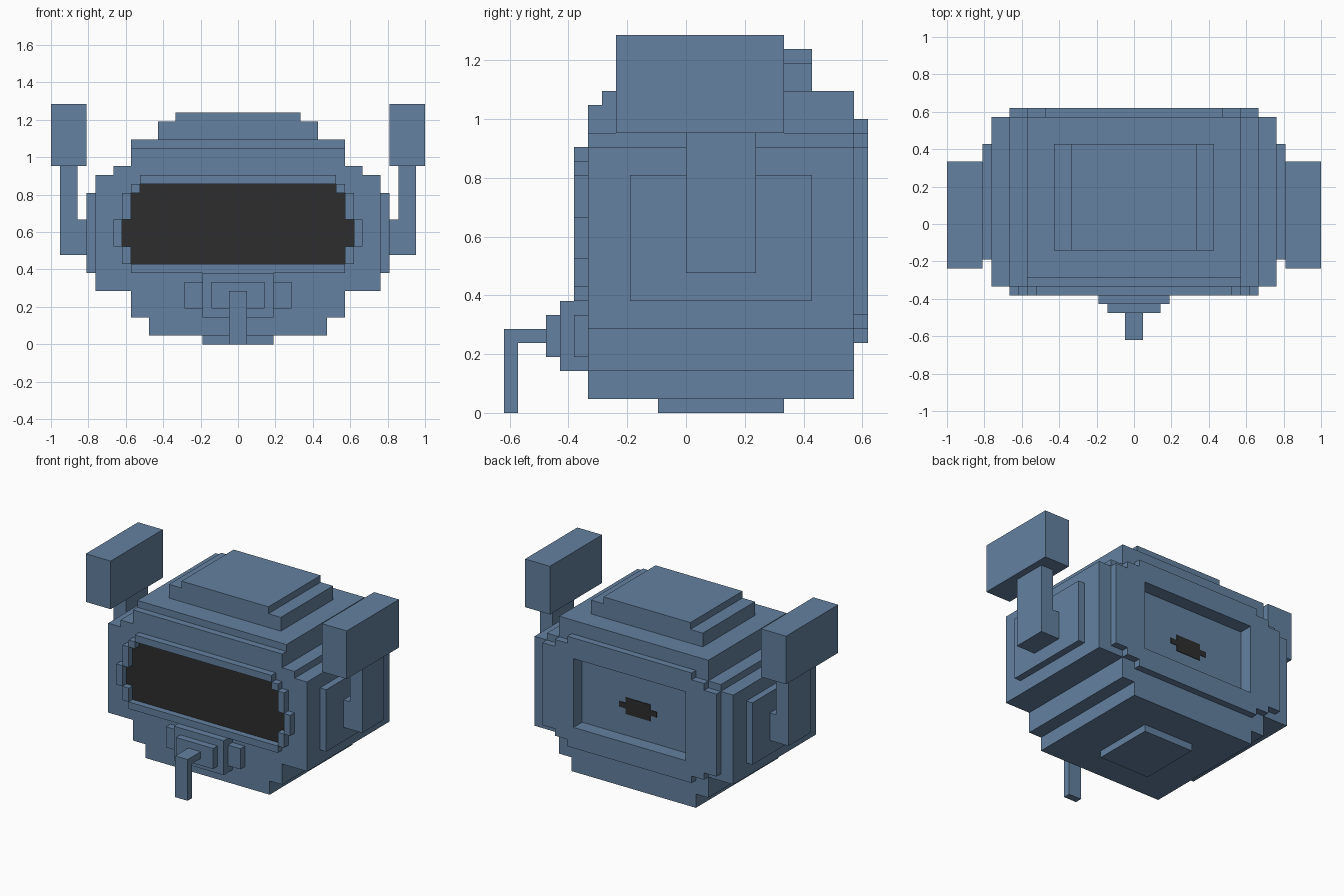
import bpy

U = 1 / 21  # grid unit of the blocky design

if "Cube" in bpy.data.objects:
    bpy.data.objects.remove(bpy.data.objects["Cube"], do_unlink=True)


def material(name, rgb):
    mat = bpy.data.materials.new(name)
    mat.use_nodes = True
    mat.diffuse_color = (*rgb, 1)
    mat.node_tree.nodes["Principled BSDF"].inputs["Base Color"].default_value = (*rgb, 1)
    return mat


BLUE = material("steel_blue", (0.125, 0.22, 0.35))
BLACK = material("charcoal", (0.027, 0.027, 0.027))


def slab(name, outline, y0, y1, mat=BLUE):
    """Extrude an (x, z) outline from y0 to y1, all in grid units."""
    n = len(outline)
    verts = [(x * U, y * U, z * U) for y in (y0, y1) for x, z in outline]
    faces = [tuple(range(n)), tuple(reversed(range(n, 2 * n)))]
    faces += [(i, i + n, (i + 1) % n + n, (i + 1) % n) for i in range(n)]
    mesh = bpy.data.meshes.new(name)
    mesh.from_pydata(verts, [], faces)
    mesh.materials.append(mat)
    obj = bpy.data.objects.new(name, mesh)
    bpy.context.collection.objects.link(obj)
    return obj


def symmetric(name, half, y0, y1, mat=BLUE):
    """Slab whose right half, listed bottom to top, is mirrored in x."""
    return slab(name, half + [(-x, z) for x, z in reversed(half)], y0, y1, mat)


def stepped(tiers):
    """Turn (half width, bottom, top) tiers into a stair-shaped half outline."""
    return [(w, z) for w, lo, hi in tiers for z in (lo, hi)]


def box(name, w, z0, z1, y0, y1):
    return symmetric(name, [(w, z0), (w, z1)], y0, y1)


def pair(name, half, y0, y1):
    """One slab on each side; half is an outline counter-clockwise from the front."""
    slab("left_" + name, half, y0, y1)
    slab("right_" + name, [(-x, z) for x, z in reversed(half)], y0, y1)


def pair_box(name, x0, x1, z0, z1, y0, y1):
    pair(name, [(x0, z0), (x1, z0), (x1, z1), (x0, z1)], y0, y1)


# Head and stepped back plate
head = symmetric("head", stepped([(10, 1, 3), (12, 3, 6), (16, 6, 19), (14, 19, 20), (12, 20, 22)]), -7, 12)
back = symmetric("back_plate", stepped([(10, 5, 6), (12, 6, 7), (14, 7, 19), (12, 19, 20), (10, 20, 21)]), 12, 13)

# Rectangular recess cut through the back plate into the head
cutter = box("recess_cutter", 9, 8, 18, 11, 15)
cutter.hide_render = True
cutter.hide_viewport = True
for obj in (head, back):
    mod = obj.modifiers.new("recess", 'BOOLEAN')
    mod.operation = 'DIFFERENCE'
    mod.solver = 'EXACT'
    mod.object = cutter

# Dark patch inside the recess
symmetric("recess_patch", stepped([(2, 11.1, 11.9), (3, 11.9, 12.7), (2, 12.7, 13.5)]), 11, 11.08, BLACK)

# Crown tiers and base
box("crown_lower", 12, 22, 23, -6, 12)
symmetric("crown_upper", stepped([(9, 23, 25), (7, 25, 26)]), -3, 9)
box("base", 4, 0, 1, -2, 7)

# Visor and its blocky rim
symmetric("visor", stepped([(12, 9, 11), (13, 11, 14), (12, 14, 17), (11, 17, 18)]), -7.08, -7, BLACK)
box("visor_rim_top", 11, 18, 19, -8, -7)
box("visor_rim_bottom", 12, 8, 9, -8, -7)
for i, (x, lo, hi) in enumerate([(12, 9, 11), (13, 11, 14), (12, 14, 17), (11, 17, 18)]):
    pair_box(f"visor_rim_{i}", x, x + 1, lo, hi, -8, -7)

# Snout, vents and bent tube
box("snout", 4, 3, 8, -9, -7)
box("snout_cap", 3, 4, 7, -10, -9)
pair_box("snout_vent", 4, 6, 4, 7, -8, -7)
box("tube_arm", 1, 5, 6, -12, -10)
box("tube_drop", 1, 0, 6, -13, -12)

# Side plates, bent stems and ear blocks
pair_box("side_plate", 16, 17, 8, 17, -4, 9)
pair("ear_stem", [(17, 10), (20, 10), (20, 20), (18, 20), (18, 14), (17, 14)], 0, 5)
pair_box("ear_block", 17, 21, 20, 27, -5, 7)
